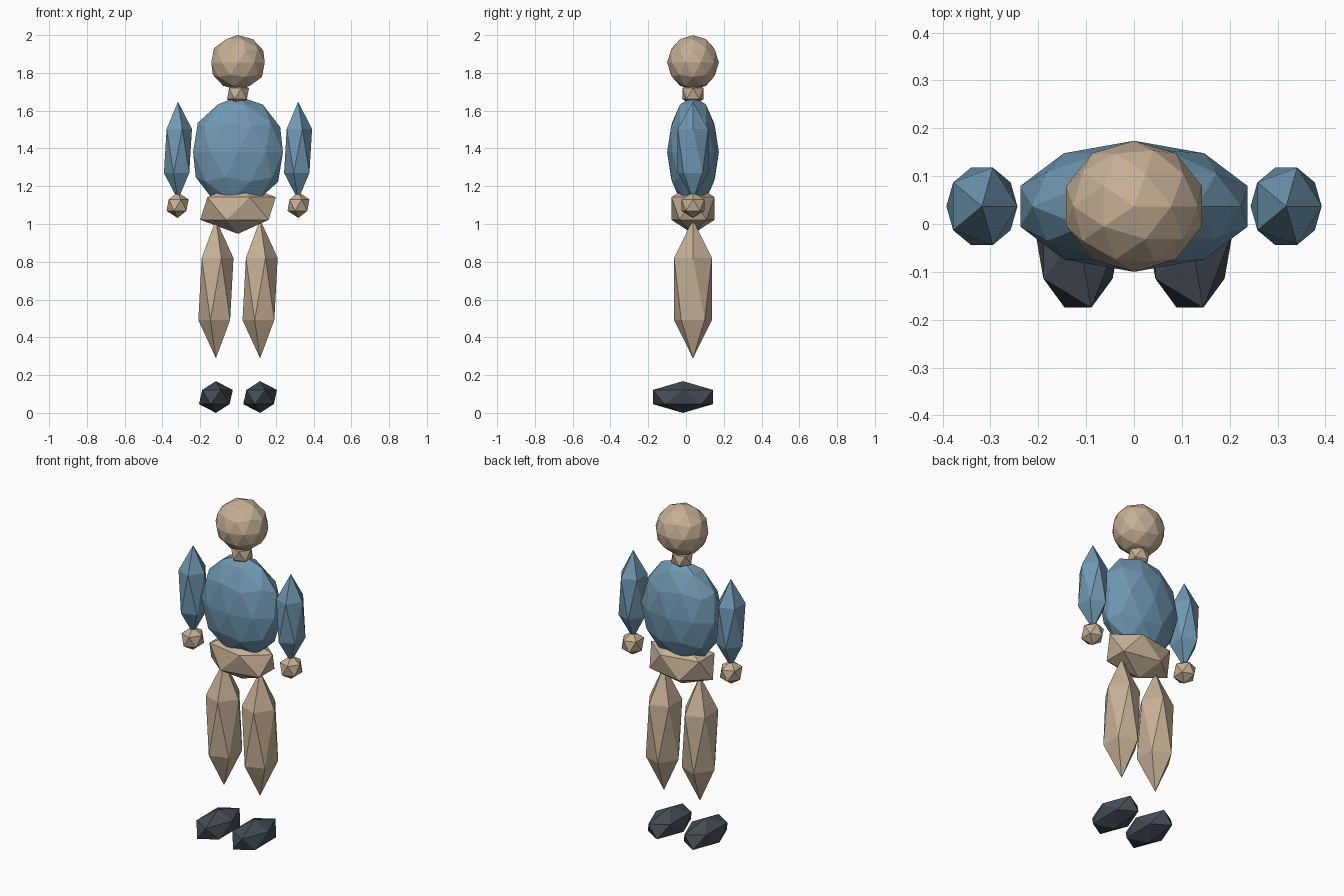
import bpy

cube = bpy.data.objects.get("Cube")
if cube:
    bpy.data.objects.remove(cube, do_unlink=True)

MID_Y = 0.037


def make_material(name, color):
    mat = bpy.data.materials.new(name)
    mat.use_nodes = True
    mat.diffuse_color = (*color, 1)
    for node in mat.node_tree.nodes:
        if node.type == "BSDF_PRINCIPLED":
            node.inputs["Base Color"].default_value = (*color, 1)
            node.inputs["Roughness"].default_value = 0.8
    return mat


skin = make_material("skin tan", (0.565, 0.434, 0.305))
shirt = make_material("shirt blue", (0.162, 0.314, 0.445))
shoe = make_material("shoe charcoal", (0.058, 0.073, 0.092))


def gem(name, mat, center, radii, detail=1):
    """Flat-shaded icosphere stretched to the given radii."""
    bpy.ops.mesh.primitive_ico_sphere_add(subdivisions=detail, radius=1, location=center)
    obj = bpy.context.object
    obj.name = name
    obj.scale = radii
    bpy.ops.object.transform_apply(location=False, rotation=False, scale=True)
    obj.data.materials.append(mat)
    return obj


# Head, neck, torso and hips
gem("head", skin, (0, MID_Y, 1.855), (0.149, 0.137, 0.145), detail=2)
gem("neck", skin, (0, MID_Y, 1.69), (0.065, 0.065, 0.065))
gem("torso", shirt, (0, MID_Y, 1.38), (0.25, 0.137, 0.297), detail=2)
gem("hips", skin, (0, MID_Y, 1.082), (0.224, 0.134, 0.134))

# Limbs: same facet orientation on both sides
for side, sign in (("left", 1), ("right", -1)):
    gem(side + "_arm", shirt, (sign * 0.318, MID_Y, 1.387), (0.083, 0.095, 0.26))
    gem(side + "_hand", skin, (sign * 0.32, MID_Y, 1.1), (0.065, 0.071, 0.068))
    gem(side + "_leg", skin, (sign * 0.117, MID_Y, 0.656), (0.104, 0.118, 0.367))
    gem(side + "_foot", shoe, (sign * 0.117, -0.016, 0.084), (0.1, 0.187, 0.084))
